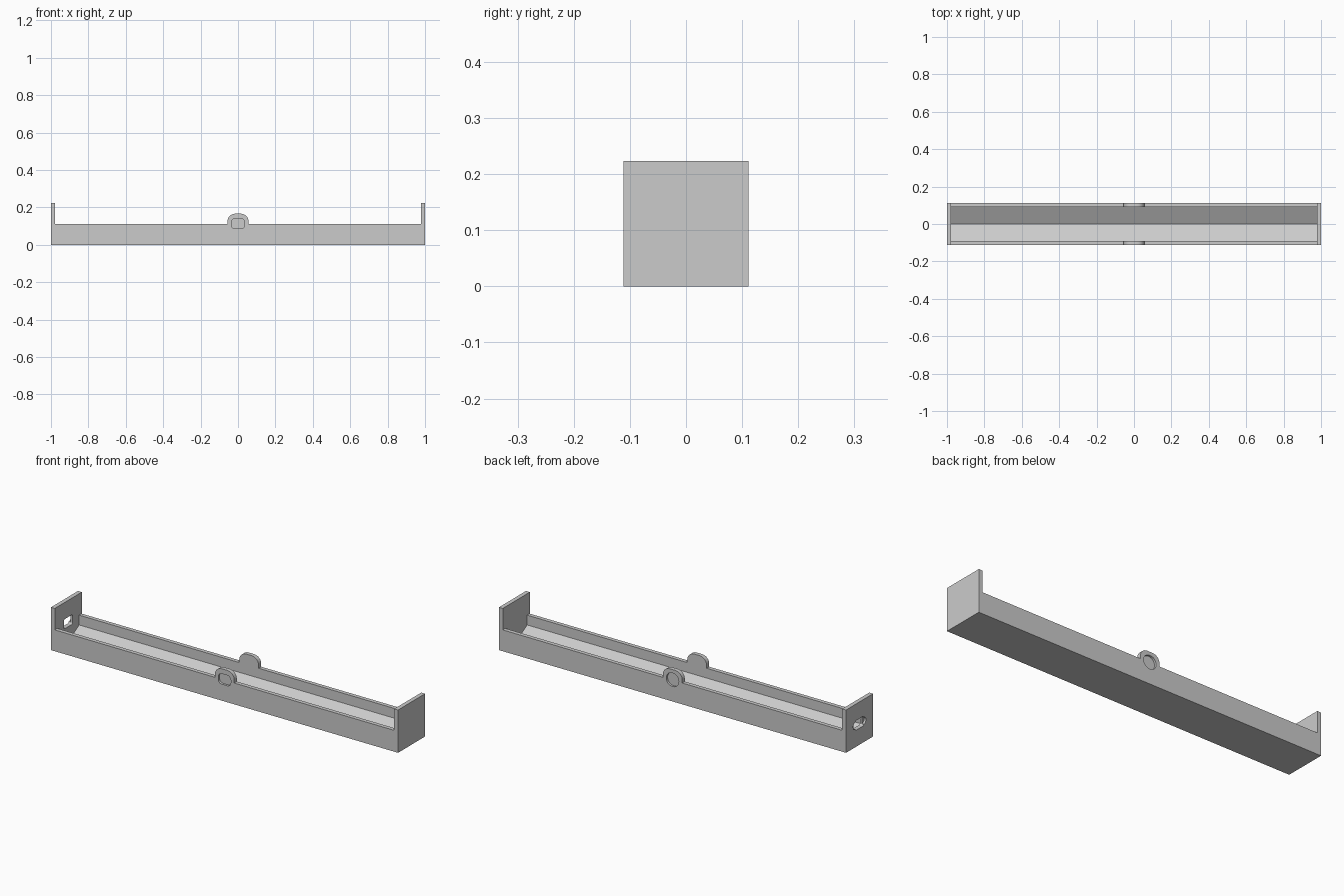
import bpy, bmesh, math

cube = bpy.data.objects.get("Cube")
if cube:
    bpy.data.objects.remove(cube, do_unlink=True)

grey = bpy.data.materials.new("light grey plastic")
grey.use_nodes = True
grey.diffuse_color = (0.6, 0.6, 0.6, 1)
grey.node_tree.nodes["Principled BSDF"].inputs["Base Color"].default_value = (0.6, 0.6, 0.6, 1)

HALF, INNER = 0.111, 0.09      # outer and inner half width
END = 0.978                    # inner face of the end plates
RIM, TOP = 0.111, 0.223        # side wall and end plate heights


def prism(name, outline, axis, lo, hi):
    """Extrude an outline along x (outline in y, z) or along y (outline in x, z)."""
    bm = bmesh.new()
    place = (lambda u, v: (lo, u, v)) if axis == "x" else (lambda u, v: (u, lo, v))
    face = bm.faces.new([bm.verts.new(place(u, v)) for u, v in outline])
    new = bmesh.ops.extrude_face_region(bm, geom=[face])["geom"]
    shift = (hi - lo, 0, 0) if axis == "x" else (0, hi - lo, 0)
    bmesh.ops.translate(bm, vec=shift, verts=[g for g in new if isinstance(g, bmesh.types.BMVert)])
    bmesh.ops.recalc_face_normals(bm, faces=bm.faces)
    mesh = bpy.data.meshes.new(name)
    bm.to_mesh(mesh)
    bm.free()
    mesh.materials.append(grey)
    obj = bpy.data.objects.new(name, mesh)
    bpy.context.collection.objects.link(obj)
    return obj


def arc(cx, cz, r, start, stop, steps=8):
    angles = [math.radians(start + (stop - start) * i / steps) for i in range(steps + 1)]
    return [(cx + r * math.cos(a), cz + r * math.sin(a)) for a in angles]


def rounded(cx, cz, w, h, r):
    dx, dz = w / 2 - r, h / 2 - r
    points = []
    for i, (sx, sz) in enumerate([(1, 1), (-1, 1), (-1, -1), (1, -1)]):
        points += arc(cx + sx * dx, cz + sz * dz, r, 90 * i, 90 * i + 90)
    return points


def cut(obj, cutter):
    mod = obj.modifiers.new("cut", "BOOLEAN")
    mod.operation = "DIFFERENCE"
    mod.solver = "EXACT"
    mod.object = cutter
    bpy.context.view_layer.objects.active = obj
    bpy.ops.object.modifier_apply(modifier=mod.name)
    bpy.data.objects.remove(cutter, do_unlink=True)


# Side walls, each with a rounded tab in the middle and tall ends
tab = arc(0.016, 0.126, 0.04, 0, 90) + arc(-0.016, 0.126, 0.04, 90, 180)
wall = [(-1, 0), (1, 0), (1, TOP), (END, TOP), (END, RIM), (0.056, RIM)]
wall += tab + [(-0.056, RIM), (-END, RIM), (-END, TOP), (-1, TOP)]
front_wall = prism("front_wall", wall, "y", -HALF, -INNER)
back_wall = prism("back_wall", wall, "y", INNER, HALF)

# Blind recesses on the outside of the tabs
cut(front_wall, prism("front_recess", rounded(0, 0.113, 0.072, 0.054, 0.02), "y", -0.13, -0.1))
cut(back_wall, prism("back_recess", rounded(0, 0.113, 0.072, 0.07, 0.0345), "y", 0.1, 0.13))

# Floor with a shallow valley
floor = [(-INNER, 0), (INNER, 0), (INNER, 0.06), (0, 0.01), (-INNER, 0.06)]
prism("valley_floor", floor, "x", -END, END)

# End plates
plate = [(-INNER, 0), (INNER, 0), (INNER, TOP), (-INNER, TOP)]
prism("left_end_plate", plate, "x", END, 1)
right_end = prism("right_end_plate", plate, "x", -1, -END)

# Socket in one end plate: wide outer recess and a smaller through hole
cut(right_end, prism("socket_recess", rounded(0, 0.111, 0.105, 0.036, 0.017), "x", -1.05, -0.989))
cut(right_end, prism("socket_hole", rounded(0, 0.111, 0.07, 0.05, 0.008), "x", -1.05, -0.9))

# Keep the curves smooth and the edges sharp
for obj in bpy.context.collection.objects:
    obj.select_set(obj.type == "MESH")
bpy.context.view_layer.objects.active = front_wall
bpy.ops.object.shade_smooth_by_angle(angle=math.radians(30))
